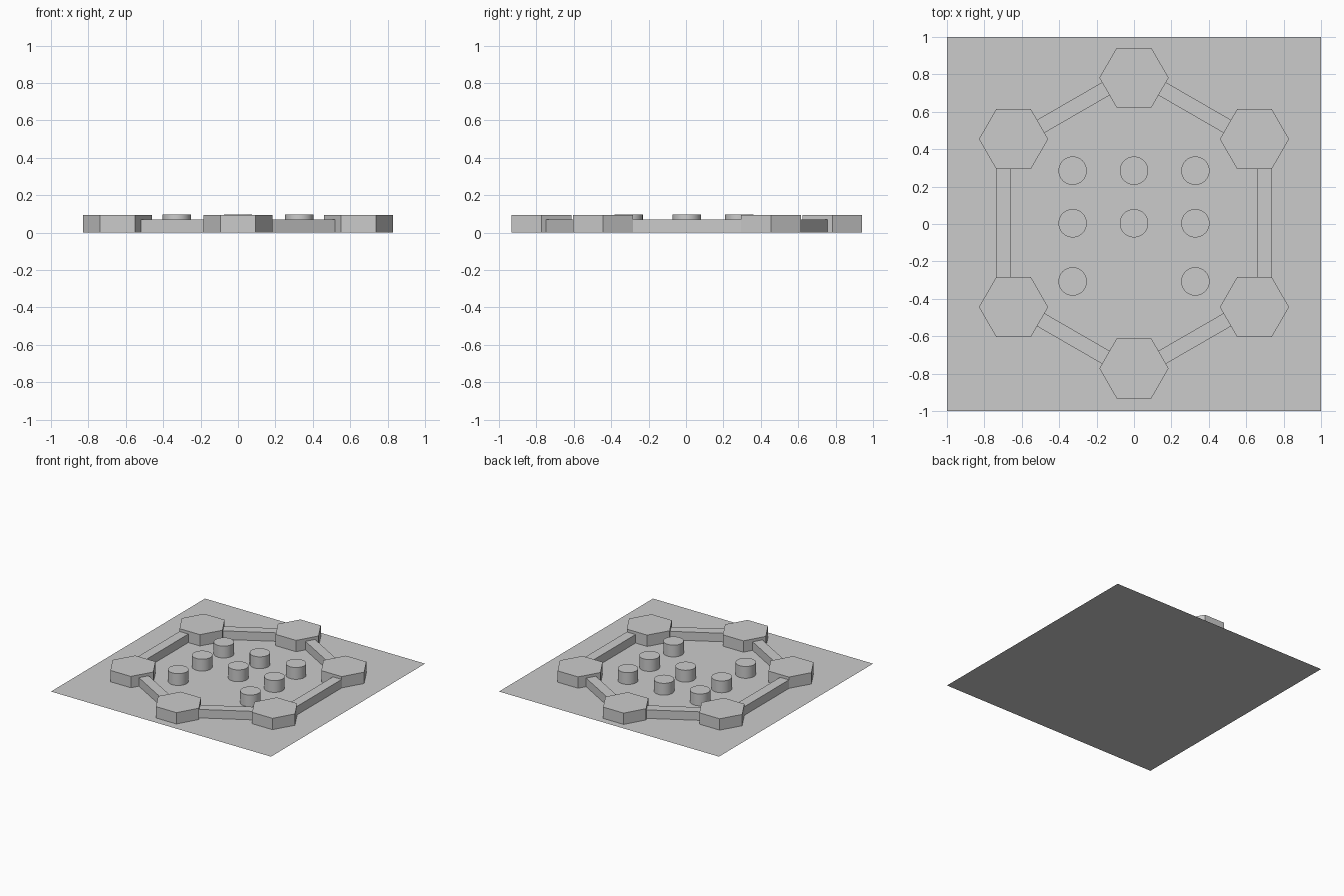
import bpy
import math

cube = bpy.data.objects.get("Cube")
if cube:
    bpy.data.objects.remove(cube, do_unlink=True)

GREY = (0.6, 0.6, 0.6, 1.0)
stone = bpy.data.materials.new("plain_grey")
stone.use_nodes = True
stone.diffuse_color = GREY
bsdf = next(n for n in stone.node_tree.nodes if n.type == 'BSDF_PRINCIPLED')
bsdf.inputs["Base Color"].default_value = GREY


def finish(name):
    obj = bpy.context.object
    obj.name = name
    obj.data.materials.append(stone)
    return obj


def prism(name, sides, radius, height, x, y, turn=0.0):
    bpy.ops.mesh.primitive_cylinder_add(
        vertices=sides, radius=radius, depth=height,
        location=(x, y, height / 2), rotation=(0, 0, turn))
    return finish(name)


# Flat ground sheet
bpy.ops.mesh.primitive_plane_add(size=2)
finish("ground_sheet")

# Hexagonal corner towers, points facing left and right
CENTRE_Y = 0.005
towers = [(0, 0.777)] + [(s * 0.644, t * 0.449) for s in (-1, 1) for t in (-1, 1)] + [(0, -0.777)]
for i, (x, y) in enumerate(towers):
    prism(f"corner_tower_{i + 1}", 6, 0.185, 0.093, x, y + CENTRE_Y, math.radians(30))

# Six lower walls joining the towers
WALL_HEIGHT = 0.07
for i in range(6):
    a = math.radians(60 * i)
    bpy.ops.mesh.primitive_cube_add(
        size=1, rotation=(0, 0, a),
        location=(0.697 * math.cos(a), 0.697 * math.sin(a) + CENTRE_Y, WALL_HEIGHT / 2))
    wall = finish(f"wall_{i + 1}")
    wall.scale = (0.08, 0.7, WALL_HEIGHT)

# Round huts in the courtyard: two full rows and one row without its middle
rows = [(0.285, (-1, 0, 1)), (0.004, (-1, 0, 1)), (-0.307, (-1, 1))]
for r, (y, columns) in enumerate(rows):
    for c in columns:
        prism(f"round_hut_{r + 1}_{c + 2}", 32, 0.076, 0.097, c * 0.328, y)
        bpy.ops.object.shade_smooth_by_angle(angle=math.radians(30))
